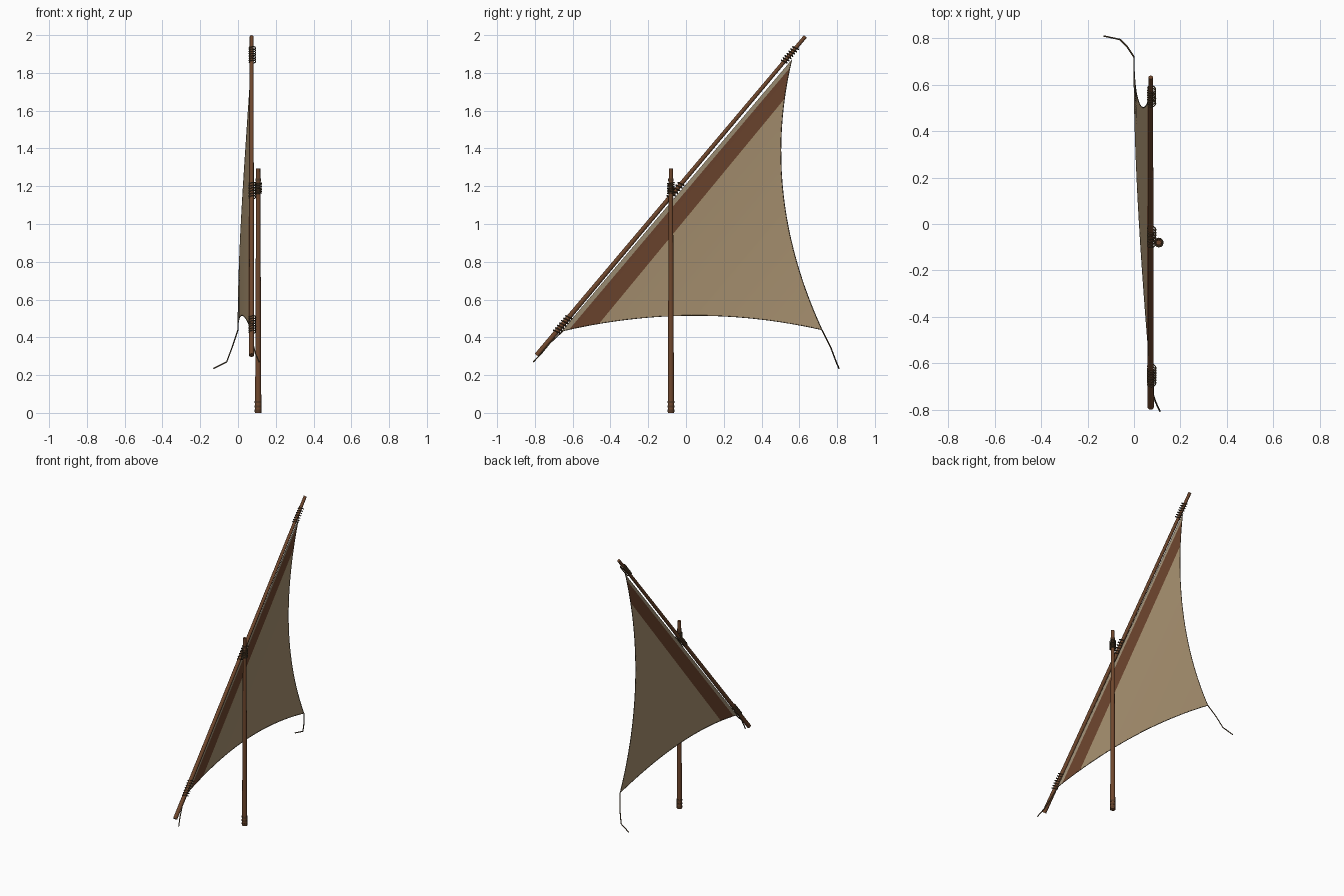
import bpy, bmesh, math
from mathutils import Vector

cube = bpy.data.objects.get("Cube")
if cube:
    bpy.data.objects.remove(cube, do_unlink=True)


def material(name, rgb):
    m = bpy.data.materials.new(name)
    m.use_nodes = True
    m.diffuse_color = (*rgb, 1)
    bsdf = next(n for n in m.node_tree.nodes if n.type == 'BSDF_PRINCIPLED')
    bsdf.inputs["Base Color"].default_value = (*rgb, 1)
    return m


WOOD = material("brown wood", (0.16, 0.063, 0.026))
BAND = material("dark band", (0.09, 0.042, 0.02))
ROPE = material("dark rope", (0.095, 0.062, 0.03))
CLOTH = material("tan canvas", (0.39, 0.283, 0.162))
STRIPE = material("russet stripe", (0.156, 0.061, 0.028))
HEM = material("pale hem", (0.36, 0.285, 0.185))


def mesh_object(name, bm, mats, angle=40):
    me = bpy.data.meshes.new(name)
    bm.to_mesh(me)
    bm.free()
    ob = bpy.data.objects.new(name, me)
    bpy.context.collection.objects.link(ob)
    for m in mats:
        me.materials.append(m)
    bpy.ops.object.select_all(action='DESELECT')
    bpy.context.view_layer.objects.active = ob
    ob.select_set(True)
    bpy.ops.object.shade_smooth_by_angle(angle=math.radians(angle))
    return ob


def pole(name, a, b, r1, r2, mat, sides=12):
    """Tapered pole from a to b."""
    a, b = Vector(a), Vector(b)
    bm = bmesh.new()
    bmesh.ops.create_cone(bm, cap_ends=True, segments=sides, radius1=r1, radius2=r2, depth=(b - a).length)
    turn = (b - a).to_track_quat('Z', 'Y').to_matrix().to_4x4()
    bmesh.ops.transform(bm, matrix=turn, verts=bm.verts)
    bmesh.ops.translate(bm, vec=(a + b) / 2, verts=bm.verts)
    return mesh_object(name, bm, [mat])


def rope(name, points, r, mat=ROPE):
    """Round cord through the points."""
    cu = bpy.data.curves.new(name, 'CURVE')
    cu.dimensions = '3D'
    cu.bevel_depth = r
    cu.bevel_resolution = 1
    cu.use_fill_caps = True
    sp = cu.splines.new('POLY')
    sp.points.add(len(points) - 1)
    for p, co in zip(sp.points, points):
        p.co = (*co, 1)
    cu.materials.append(mat)
    ob = bpy.data.objects.new(name, cu)
    bpy.context.collection.objects.link(ob)
    return ob


def lashing(name, a, b, radius, turns, r=0.003):
    """Cord wound round the line from a to b."""
    a, b = Vector(a), Vector(b)
    q = (b - a).to_track_quat('Z', 'Y')
    n = turns * 12
    pts = []
    for i in range(n + 1):
        t = math.tau * i / 12
        pts.append(a.lerp(b, i / n) + q @ Vector((radius * math.cos(t), radius * math.sin(t), 0)))
    return rope(name, pts, r)


# Mast with banded foot and head
MX, MY = 0.107, -0.08
pole("mast", (MX, MY, 0), (MX, MY, 1.295), 0.0165, 0.011, WOOD)
for i, z in enumerate((0.012, 0.034, 0.058)):
    pole(f"mast_foot_band_{i + 1}", (MX, MY, z - 0.006), (MX, MY, z + 0.006), 0.0185, 0.0185, BAND)
pole("mast_head_band", (MX, MY, 1.225), (MX, MY, 1.24), 0.015, 0.015, BAND)

# Slanting yard
LOW, HIGH = Vector((0.072, -0.79, 0.305)), Vector((0.072, 0.632, 1.993))
pole("yard", LOW, HIGH, 0.0135, 0.010, WOOD)


def on_yard(y):
    p = LOW.lerp(HIGH, (y - LOW.y) / (HIGH.y - LOW.y))
    return p + Vector((0.004, 0, 0))


# Lashings on the yard and at the mast crossing
lashing("lower_lashing", on_yard(-0.69), on_yard(-0.615), 0.018, 7)
lashing("upper_lashing", on_yard(0.515), on_yard(0.585), 0.017, 7)
lashing("crossing_yard_lashing", on_yard(-0.09), on_yard(-0.02), 0.018, 6)
lashing("crossing_mast_lashing", (MX, MY, 1.16), (MX, MY, 1.22), 0.018, 7)


# Sail: straight strips between the curved foot and the curved leech
def foot(s):
    return -0.66 + 1.38 * s, 0.432 + 0.008 * s + 0.32 * s * (1 - s)


def leech(s):
    return 0.56 + 0.16 * s - 0.5 * s * (1 - s), 1.87 - 1.43 * s


def sail_point(s, t):
    (y0, z0), (y1, z1) = foot(s), leech(s)
    y, z = y0 + (y1 - y0) * t, z0 + (z1 - z0) * t
    luff_y = -0.66 + (z - 0.432) * 1.22 / 1.438
    h = max(0, min(1, (y - luff_y) / 1.37))
    return Vector((0.072 * (1 - h) ** 2, y, z))


HEM_END, STRIPE_END = 0.03, 0.145
rows = [0, HEM_END, 0.07, 0.11, STRIPE_END]
rows += [STRIPE_END + (1 - STRIPE_END) * i / 18 for i in range(1, 19)]
COLS = 28
bm = bmesh.new()
grid = [[bm.verts.new(sail_point(s, j / COLS)) for j in range(COLS + 1)] for s in rows]
for i in range(len(rows) - 1):
    for j in range(COLS):
        f = bm.faces.new((grid[i][j], grid[i + 1][j], grid[i + 1][j + 1], grid[i][j + 1]))
        mid = (rows[i] + rows[i + 1]) / 2
        f.material_index = 2 if mid < HEM_END else 1 if mid < STRIPE_END else 0
bmesh.ops.remove_doubles(bm, verts=bm.verts, dist=0.0005)
bmesh.ops.recalc_face_normals(bm, faces=bm.faces)
if sum(f.normal.x for f in bm.faces) < 0:
    bmesh.ops.reverse_faces(bm, faces=bm.faces)
mesh_object("sail", bm, [CLOTH, STRIPE, HEM], 60)

# Thin edge cords on the free edges
steps = [i / 24 for i in range(25)]
rope("foot_cord", [sail_point(s, 0) for s in steps], 0.002)
rope("leech_cord", [sail_point(s, 1) for s in steps], 0.002)

# Control lines at the lower corners
rope("clew_line", [(0, 0.72, 0.44), (-0.03, 0.765, 0.35), (-0.06, 0.795, 0.27), (-0.13, 0.81, 0.235)], 0.0035)
rope("tack_line", [(0.072, -0.65, 0.435), (0.078, -0.72, 0.37), (0.092, -0.765, 0.315), (0.112, -0.808, 0.27)], 0.0035)
